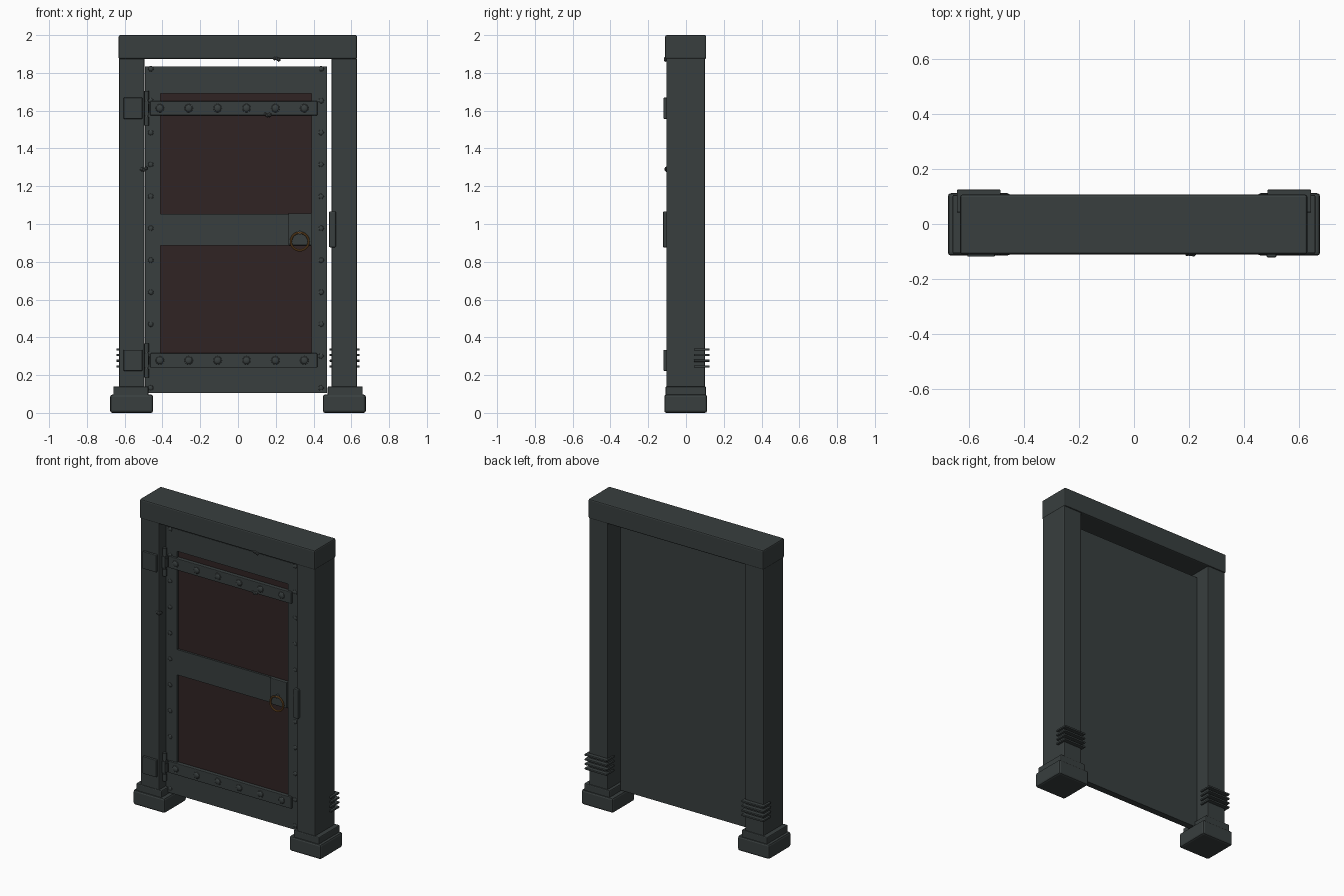
import bpy, math, random

if "Cube" in bpy.data.objects:
    bpy.data.objects.remove(bpy.data.objects["Cube"])
random.seed(3)

def mat(name, c):
    m = bpy.data.materials.new(name)
    m.diffuse_color = (*c, 1)
    m.use_nodes = True
    m.node_tree.nodes["Principled BSDF"].inputs["Base Color"].default_value = m.diffuse_color
    return m

IRON = mat("dark_iron", (0.040, 0.049, 0.049))
PANEL = mat("dark_red_panel", (0.030, 0.017, 0.017))
STUD = mat("worn_steel", (0.065, 0.075, 0.075))
BRASS = mat("aged_brass", (0.22, 0.10, 0.025))

def finish(o, name, m, bevel=0):
    o.name = name
    o.data.materials.append(m)
    if bevel:
        b = o.modifiers.new("bevel", 'BEVEL')
        b.width = bevel
        b.segments = 2
    return o

def box(name, x, y, z, m=IRON, bevel=0.0):
    bpy.ops.mesh.primitive_cube_add(size=1, location=[sum(a) / 2 for a in (x, y, z)])
    o = bpy.context.object
    o.scale = [a[1] - a[0] for a in (x, y, z)]
    bpy.ops.object.transform_apply(location=False, rotation=False, scale=True)
    return finish(o, name, m, bevel)

def cyl(name, loc, r, depth, m, axis='Z', sides=16):
    rot = (math.pi / 2, 0, 0) if axis == 'Y' else (0, 0, 0)
    bpy.ops.mesh.primitive_cylinder_add(vertices=sides, radius=r, depth=depth, location=loc, rotation=rot)
    o = finish(bpy.context.object, name, m)
    bpy.ops.object.shade_smooth_by_angle()
    return o

def stud(name, x, y, z, r):
    # domed rivet head with a raised rim
    bpy.ops.mesh.primitive_uv_sphere_add(segments=14, ring_count=8, radius=r, location=(x, y, z))
    o = bpy.context.object
    o.scale = (1, 0.5, 1)
    finish(o, name, IRON)
    bpy.ops.object.shade_smooth_by_angle()
    bpy.ops.mesh.primitive_torus_add(major_radius=r, minor_radius=r * 0.12, major_segments=16,
        minor_segments=6, location=(x, y - 0.001, z), rotation=(math.pi / 2, 0, 0))
    finish(bpy.context.object, name + "_rim", STUD)

# Frame: lintel, posts, stepped feet, bands round the back of each post
box("lintel", (-0.632, 0.63), (-0.11, 0.107), (1.873, 2.0), bevel=0.008)
for s, side in ((-1, "left"), (1, "right")):
    def sx(a, b):
        return tuple(sorted((s * a, s * b)))
    box(side + "_post", sx(0.495, 0.63), (-0.104, 0.1), (0.09, 1.88), bevel=0.006)
    box(side + "_foot", sx(0.449, 0.677), (-0.115, 0.112), (0, 0.097), bevel=0.012)
    box(side + "_foot_collar", sx(0.475, 0.66), (-0.108, 0.106), (0.09, 0.14), bevel=0.006)
    for i in range(4):
        z = 0.246 + i * 0.03
        box(side + "_post_band", sx(0.485, 0.644), (0.042, 0.125), (z - 0.006, z + 0.006), bevel=0.003)

# Door: back plate, stiles, rails and recessed panels
FY = (-0.04, -0.01)
box("door_back_plate", (-0.492, 0.47), (-0.018, 0.002), (0.105, 1.835))
box("left_stile", (-0.492, -0.41), FY, (0.105, 1.835))
box("right_stile", (0.39, 0.47), FY, (0.105, 1.835))
for n, z in (("bottom", (0.105, 0.29)), ("middle", (0.887, 1.052)), ("top", (1.692, 1.835))):
    box(n + "_rail", (-0.41, 0.39), FY, z)
for n, z in (("lower", (0.29, 0.887)), ("upper", (1.052, 1.692))):
    box(n + "_panel", (-0.41, 0.39), (-0.027, -0.0185), z, PANEL)

# Strap hinges: strap, post plate, leaf, barrel with knuckles, rivets
for n, z in (("upper", 1.613), ("lower", 0.278)):
    box(n + "_strap", (-0.465, 0.42), (-0.053, -0.025), (z - 0.038, z + 0.038), bevel=0.004)
    box(n + "_hinge_plate", (-0.606, -0.506), (-0.119, -0.095), (z - 0.056, z + 0.056), bevel=0.004)
    box(n + "_hinge_leaf", (-0.51, -0.475), (-0.075, -0.035), (z - 0.038, z + 0.038))
    cyl(n + "_hinge_pin", (-0.485, -0.062, z), 0.009, 0.18, STUD)
    for dz in (-0.068, 0, 0.068):
        cyl(n + "_hinge_knuckle", (-0.485, -0.062, z + dz), 0.013, 0.045, IRON)
    for i in range(6):
        stud(n + "_strap_rivet", -0.414 + i * 0.153, -0.053, z, 0.02)

# Rivets along both stiles
for x in (-0.462, 0.44):
    for i in range(11):
        stud("stile_rivet", x, -0.04, 0.132 + i * 0.169, 0.013)

# Latch plate, ring handle and strike plate
box("latch_plate", (0.267, 0.39), (-0.056, -0.03), (0.887, 1.056), bevel=0.004)
bpy.ops.mesh.primitive_torus_add(major_radius=0.047, minor_radius=0.006, major_segments=32,
    minor_segments=8, location=(0.327, -0.068, 0.907), rotation=(math.pi / 2, 0, 0))
finish(bpy.context.object, "ring_handle", BRASS)
bpy.ops.object.shade_smooth_by_angle()
cyl("ring_mount", (0.327, -0.062, 0.954), 0.011, 0.02, IRON, 'Y')
box("strike_plate", (0.482, 0.518), (-0.122, -0.08), (0.876, 1.067), bevel=0.006)

# Small lumps of corroded metal
for x, y, z in ((0.205, -0.108, 1.875), (0.155, -0.053, 1.578), (-0.497, -0.102, 1.29)):
    for k in range(3):
        bpy.ops.mesh.primitive_ico_sphere_add(subdivisions=1, radius=random.uniform(0.009, 0.013),
            location=(x + (k - 1) * 0.011, y, z + random.uniform(-0.006, 0.006)))
        finish(bpy.context.object, "corrosion_lump", STUD)
